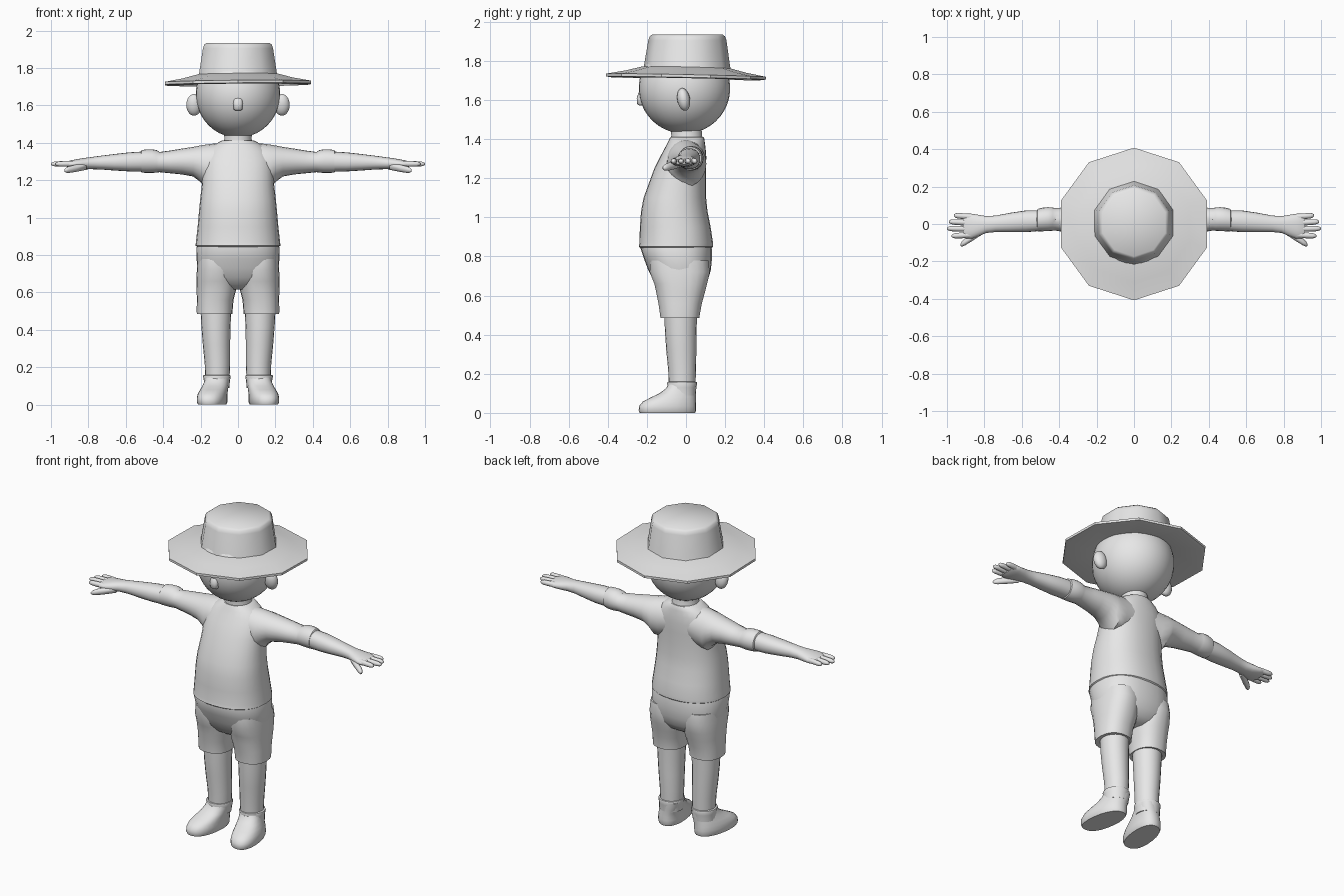
import bpy, bmesh, math
from mathutils import Vector

grey = bpy.data.materials.new("plain_grey")
grey.diffuse_color = (0.8, 0.8, 0.8, 1)


def finish(name, bm, angle=40):
    bmesh.ops.recalc_face_normals(bm, faces=bm.faces)
    me = bpy.data.meshes.new(name)
    bm.to_mesh(me)
    bm.free()
    me.materials.append(grey)
    ob = bpy.data.objects.new(name, me)
    bpy.context.collection.objects.link(ob)
    bpy.ops.object.select_all(action='DESELECT')
    ob.select_set(True)
    bpy.context.view_layer.objects.active = ob
    bpy.ops.object.shade_smooth_by_angle(angle=math.radians(angle))
    return ob


def loft(name, rings, axis='z', n=20, power=2.0, side=1, angle=40, start=0.0):
    """Rings are (position, centre u, centre v, half u, half v); z uses u=x v=y, x uses u=y v=z."""
    bm = bmesh.new()
    loops = []
    for p, cu, cv, hu, hv in rings:
        loop = []
        for i in range(n):
            a = start + math.tau * i / n
            c, s = math.cos(a), math.sin(a)
            u = cu + hu * math.copysign(abs(c) ** (2 / power), c)
            v = cv + hv * math.copysign(abs(s) ** (2 / power), s)
            co = (u, v, p) if axis == 'z' else (p, u, v)
            loop.append(bm.verts.new((co[0] * side, co[1], co[2])))
        loops.append(loop)
    for a, b in zip(loops, loops[1:]):
        for i in range(n):
            j = (i + 1) % n
            bm.faces.new((a[i], a[j], b[j], b[i]))
    bm.faces.new(loops[0])
    bm.faces.new(loops[-1])
    return finish(name, bm, angle)


def ball(name, centre, size, tilt=0.0, seg=24):
    bm = bmesh.new()
    bmesh.ops.create_uvsphere(bm, u_segments=seg, v_segments=seg * 2 // 3, radius=1)
    for v in bm.verts:
        x, y, z = v.co.x * size[0], v.co.y * size[1], v.co.z * size[2]
        v.co = Vector((x, y + z * tilt, z)) + Vector(centre)
    return finish(name, bm, 60)


def finger(name, p0, p1, r, side):
    a, b = Vector(p0), Vector(p1)
    rings = []
    for t, k in ((0, 1), (0.5, 1), (0.8, 0.92), (0.93, 0.7), (1, 0.3)):
        c = a.lerp(b, t)
        rings.append((c.x, c.y, c.z, r * k, r * k))
    loft(name, rings, 'x', 10, side=side, angle=60)


# Hat: ten-sided brim and crown
q = math.pi / 2
brim = loft("hat_brim", [(1.745, 0, 0, .2, .2), (1.709, 0, 0, .39, .39), (1.713, 0, 0, .41, .408),
                         (1.727, 0, 0, .41, .408), (1.745, 0, 0, .31, .31), (1.768, 0, 0, .22, .22)],
            n=10, start=q, angle=30)
for v in brim.data.vertices:
    v.co.z += -0.02 * v.co.y + 0.008 * v.co.x
loft("hat_crown", [(1.745, 0, .005, .228, .228), (1.775, 0, .005, .218, .22), (1.905, 0, .007, .197, .2),
                   (1.925, 0, .007, .19, .193), (1.935, 0, .007, .176, .18)], n=10, start=q, angle=42)

# Head, nose, neck
ball("head", (0, -.008, 1.66), (.226, .234, .232), seg=32)
loft("nose", [(1.573, 0, -.225, .016, .016), (1.58, 0, -.226, .024, .024), (1.61, 0, -.226, .027, .026),
              (1.635, 0, -.222, .024, .022), (1.65, 0, -.218, .014, .012)], n=12, power=2.6, angle=60)
loft("neck", [(1.36, 0, .005, .085, .085), (1.40, 0, .005, .08, .082), (1.42, 0, .003, .073, .078),
              (1.47, 0, 0, .075, .08)])

# Shirt body with a round belly
loft("shirt_body", [
    (.83, 0, -.05, .2, .165), (.85, 0, -.052, .227, .19), (.87, 0, -.05, .225, .188),
    (.95, 0, -.055, .216, .181), (1.03, 0, -.06, .209, .17), (1.10, 0, -.057, .202, .16),
    (1.18, 0, -.043, .193, .145), (1.25, 0, -.03, .19, .132), (1.31, 0, -.014, .185, .118),
    (1.355, 0, -.004, .165, .104), (1.385, 0, .002, .135, .094), (1.405, 0, .005, .1, .088),
    (1.412, 0, .005, .085, .084)], n=28, power=2.25)

# Shorts: hips joining two legs
loft("shorts_hips", [
    (.86, 0, -.05, .215, .178), (.84, 0, -.05, .222, .182), (.78, 0, -.04, .221, .172),
    (.73, 0, -.033, .219, .16), (.68, 0, -.028, .205, .14), (.64, 0, -.025, .15, .11),
    (.615, 0, -.025, .07, .07)], n=28, power=2.4)

for side, tag in ((1, "left"), (-1, "right")):
    loft(tag + "_shorts_leg", [
        (.78, .115, -.035, .1, .15), (.72, .114, -.032, .106, .155), (.66, .114, -.027, .109, .136),
        (.61, .116, -.028, .105, .124), (.56, .122, -.03, .098, .112), (.5, .125, -.031, .096, .102),
        (.485, .125, -.031, .095, .101), (.487, .12, -.029, .082, .084)],
        n=22, power=2.3, side=side)
    loft(tag + "_leg", [
        (.52, .118, -.027, .083, .084), (.42, .118, -.027, .078, .081), (.32, .115, -.024, .073, .077),
        (.22, .11, -.02, .068, .071), (.12, .11, -.02, .064, .068)], side=side)
    # Sock cuff and shoe
    loft(tag + "_sock", [
        (.09, .114, -.02, .068, .07), (.13, .113, -.02, .07, .073), (.152, .113, -.02, .074, .077),
        (.157, .113, -.02, .072, .075), (.16, .112, -.02, .062, .066)], side=side)
    shoe = loft(tag + "_shoe", [
        (0, .134, -.095, .072, .142), (.012, .134, -.095, .078, .147), (.035, .134, -.094, .079, .146),
        (.058, .132, -.085, .077, .136), (.08, .127, -.064, .073, .114), (.1, .121, -.043, .07, .093),
        (.125, .116, -.026, .067, .077), (.145, .113, -.02, .066, .071)],
        n=24, power=2.4, side=side, angle=50)
    for v in shoe.data.vertices:  # toes turn outward, heel is narrower
        t = v.co.y + .06
        c = side * .13
        v.co.x = c + (v.co.x - c) * (1 - .8 * t if t > 0 else 1) - side * t * .12

    # Sleeve with rolled cuff
    loft(tag + "_sleeve", [
        (.06, .0, 1.29, .095, .105), (.13, 0, 1.278, .1, .118), (.175, .004, 1.274, .1, .116),
        (.2, .008, 1.288, .094, .098), (.24, .012, 1.299, .085, .079), (.3, .017, 1.3, .075, .069),
        (.36, .022, 1.298, .067, .061), (.42, .025, 1.297, .06, .054), (.435, .026, 1.301, .062, .06),
        (.46, .026, 1.302, .064, .063), (.49, .024, 1.302, .063, .063), (.515, .02, 1.301, .06, .06),
        (.522, .018, 1.3, .05, .05)], 'x', side=side)
    # Bare arm flowing into the palm
    loft(tag + "_arm", [
        (.5, .018, 1.3, .055, .054), (.58, .014, 1.298, .058, .051), (.66, .008, 1.296, .052, .044),
        (.74, .001, 1.294, .044, .036), (.79, -.003, 1.291, .045, .032), (.83, -.008, 1.288, .057, .03),
        (.87, -.012, 1.286, .067, .025), (.9, -.011, 1.285, .066, .02), (.915, -.011, 1.285, .058, .013)],
        'x', side=side, power=2.2, angle=60)
    # Fingers and thumb
    for word, y0, y1, tip in (("little", .038, .046, .963), ("ring", .006, .012, .99),
                              ("middle", -.026, -.024, 1.0), ("index", -.058, -.064, .975)):
        finger(f"{tag}_{word}_finger", (.87, y0, 1.288), (tip, y1, 1.287), .0155, side)
    finger(tag + "_thumb", (.81, -.035, 1.275), (.928, -.112, 1.252), .02, side)
    # Ear
    ball(tag + "_ear", (side * .235, -.012, 1.603), (.042, .033, .058), tilt=-.12, seg=18)
